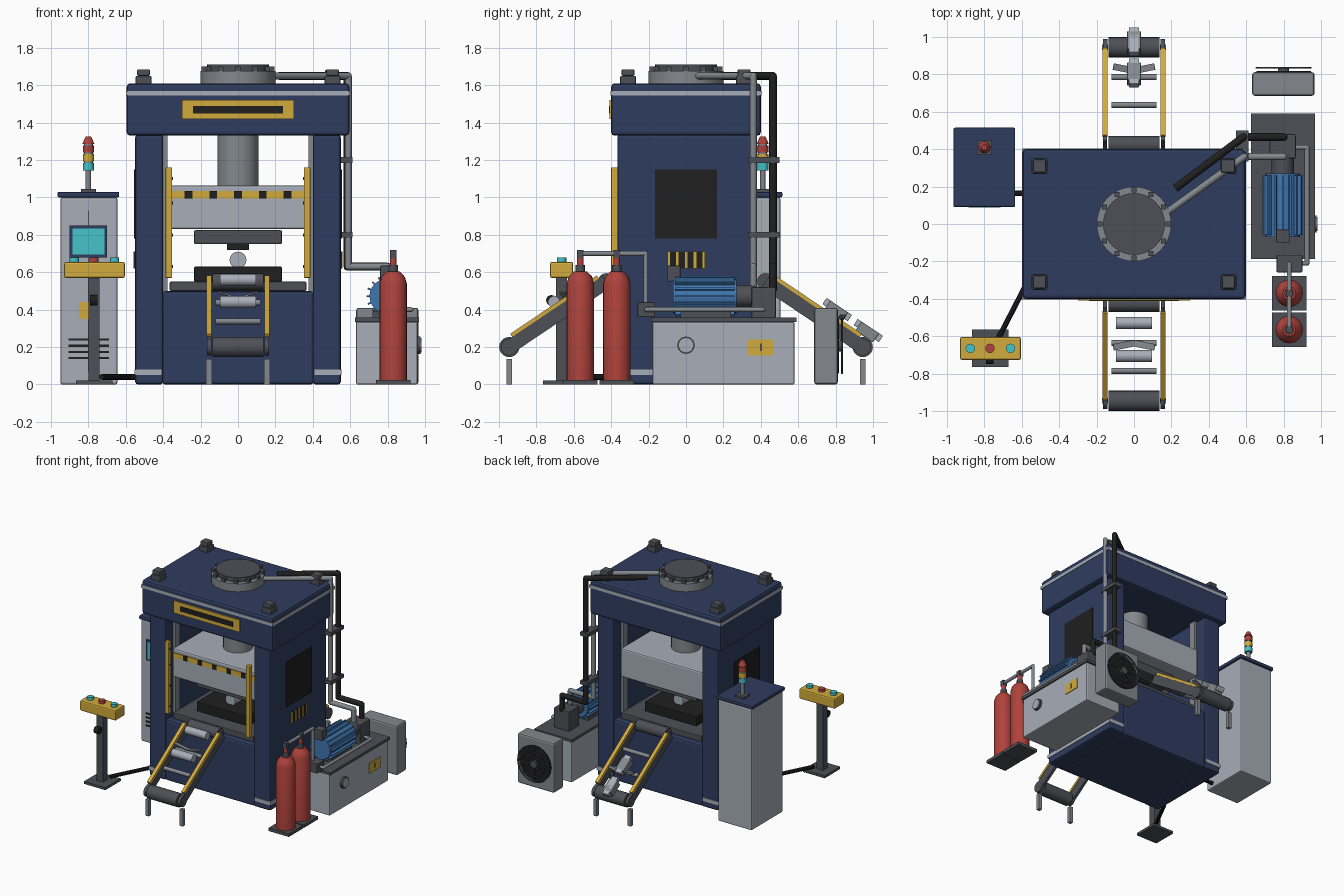
import bpy, bmesh, math
from mathutils import Matrix, Vector

cube = bpy.data.objects.get("Cube")
if cube:
    bpy.data.objects.remove(cube, do_unlink=True)


def material(name, r, g, b):
    m = bpy.data.materials.new(name)
    m.use_nodes = True
    m.diffuse_color = (r, g, b, 1)
    m.node_tree.nodes["Principled BSDF"].inputs["Base Color"].default_value = (r, g, b, 1)
    return m


navy = material("navy paint", .028, .046, .115)
light = material("light grey paint", .39, .42, .48)
steel = material("steel grey", .23, .25, .27)
dark = material("dark grey", .075, .08, .095)
black = material("black rubber", .014, .014, .015)
yellow = material("safety yellow", .65, .41, .045)
red = material("signal red", .43, .055, .045)
cyan = material("cyan display", .06, .55, .6)
blue = material("motor blue", .05, .18, .43)
rounded = []


def finish(name, mat, bm, bevel=0, smooth=False):
    bmesh.ops.recalc_face_normals(bm, faces=bm.faces)
    mesh = bpy.data.meshes.new(name)
    bm.to_mesh(mesh)
    bm.free()
    mesh.materials.append(mat)
    ob = bpy.data.objects.new(name, mesh)
    bpy.context.collection.objects.link(ob)
    if bevel:
        mod = ob.modifiers.new("soft edges", 'BEVEL')
        mod.width, mod.segments = bevel, 2
    if smooth:
        rounded.append(ob)
    return ob


def along(a, b):
    a, b = Vector(a), Vector(b)
    turn = (b - a).to_track_quat('Z', 'Y').to_matrix().to_4x4()
    return Matrix.Translation((a + b) / 2) @ turn, (b - a).length


def box(name, mat, x, y, z, bevel=0):
    bm = bmesh.new()
    mid = [sum(s) / 2 for s in (x, y, z)]
    size = [s[1] - s[0] for s in (x, y, z)]
    bmesh.ops.create_cube(bm, size=1, matrix=Matrix.Translation(mid) @ Matrix.Diagonal((*size, 1)))
    return finish(name, mat, bm, bevel)


def beam(name, mat, a, b, wide, high, bevel=0):
    m, length = along(a, b)
    bm = bmesh.new()
    bmesh.ops.create_cube(bm, size=1, matrix=m @ Matrix.Diagonal((wide, high, length, 1)))
    return finish(name, mat, bm, bevel)


def pipe(name, mat, points, r, sides=16, end=None):
    bm = bmesh.new()
    for a, b in zip(points, points[1:]):
        m, length = along(a, b)
        bmesh.ops.create_cone(bm, cap_ends=True, segments=sides, radius1=r,
                              radius2=r if end is None else end, depth=length, matrix=m)
    for p in points[1:-1]:
        bmesh.ops.create_icosphere(bm, subdivisions=2, radius=r, matrix=Matrix.Translation(p))
    return finish(name, mat, bm, smooth=True)


def upright(name, mat, x, y, z, r, sides=24, end=None):
    return pipe(name, mat, [(x, y, z[0]), (x, y, z[1])], r, sides, end)


def lathe(name, mat, x, y, profile):
    bm = bmesh.new()
    verts = [bm.verts.new((x + r, y, z)) for r, z in profile]
    edges = [bm.edges.new(pair) for pair in zip(verts, verts[1:])]
    bmesh.ops.spin(bm, geom=verts + edges, cent=(x, y, 0), axis=(0, 0, 1),
                   angle=math.tau, steps=24, use_merge=True)
    bmesh.ops.remove_doubles(bm, verts=bm.verts, dist=.0001)
    return finish(name, mat, bm, smooth=True)


def both(lo, hi, side):
    return sorted((lo * side, hi * side))


def sym(half):
    return (-half, half)


# Press frame
box("crown", navy, sym(.595), sym(.4), (1.33, 1.61), .018)
box("crown_trim", light, sym(.598), sym(.403), (1.545, 1.57))
box("bed", navy, sym(.405), sym(.365), (0, .5), .015)
for s, side in ((1, "left"), (-1, "right")):
    box(side + "_column", navy, both(.4, .55, s), sym(.367), (0, 1.335), .015)
    box(side + "_column_trim", light, both(.41, .554, s), sym(.371), (.05, .08))
    box(side + "_window", black, both(.549, .556, s), sym(.165), (.78, 1.15))
    box(side + "_hazard_plate", black, both(.549, .555, s), sym(.1), (.62, .71))
    for i in range(5):
        y = -.1 + i * .047
        box(side + "_hazard_bar", yellow, both(.55, .559, s), (y, y + .014), (.62, .71))
    box(side + "_light_curtain", yellow, both(.352, .387, s), (-.4, -.365), (.57, 1.16), .004)
    for z in (.63, .8, .97, 1.1):
        pipe("curtain_bolt", dark, [(s * .355, -.38, z), (s * .347, -.38, z)], .008, 8)
    for y in (-.24, .24):
        box(side + "_guide_rail", steel, both(.378, .41, s), (y - .03, y + .03), (.5, 1.33))
    for y in (-.31, .31):
        x = s * .505
        box("lifting_foot", dark, (x - .042, x + .042), (y - .042, y + .042), (1.6, 1.65), .006)
        box("lifting_cap", dark, (x - .034, x + .034), (y - .034, y + .034), (1.65, 1.685), .006)
box("sign_plate", yellow, sym(.3), (-.409, -.399), (1.42, 1.52))
box("sign_panel", black, sym(.24), (-.413, -.405), (1.45, 1.49))

# Top cylinder flange
upright("flange", steel, 0, 0, (1.6, 1.675), .2, 32)
upright("flange_cap", dark, 0, 0, (1.67, 1.71), .165, 32)
for i in range(12):
    a = math.tau * i / 12
    x, y = .182 * math.cos(a), .182 * math.sin(a)
    box("flange_bolt", dark, (x - .014, x + .014), (y - .014, y + .014), (1.67, 1.7))

# Ram and tooling
upright("ram_cylinder", steel, 0, 0, (1.05, 1.34), .11, 32)
box("ram", light, sym(.385), sym(.3), (.83, 1.065), .012)
box("ram_hazard_strip", yellow, sym(.375), (-.307, -.299), (.995, 1.035))
for i in range(-2, 3):
    box("ram_hazard_mark", black, (i * .132 - .021, i * .132 + .021), (-.309, -.3), (.995, 1.035))
box("upper_die", dark, sym(.235), sym(.2), (.75, .825), .008)
box("punch", black, sym(.06), sym(.1), (.72, .75))
box("bolster", dark, sym(.365), sym(.32), (.5, .55), .006)
box("lower_die", black, sym(.235), sym(.2), (.55, .63), .006)
pipe("workpiece", light, [(0, -.1, .665), (0, .1, .665)], .045, 20)

# Conveyors in front and behind
for d, side in ((-1, "front"), (1, "rear")):
    low, high = Vector((0, d * .945, .2)), Vector((0, d * .425, .55))
    slope = high - low
    normal = Vector((0, d * .35, .52)).normalized()

    def spot(t, lift=0, x=0):
        return low + slope * t + normal * lift + Vector((x, 0, 0))

    for x in (-.155, .155):
        beam(side + "_rail", dark, spot(0, 0, x), spot(1, 0, x), .022, .075)
        beam(side + "_rail_cover", yellow, spot(.07, .046, x), spot(.96, .046, x), .028, .02)
        box(side + "_leg", steel, (x - .015, x + .015), both(.93, .96, d), (0, .135))
        pipe(side + "_rail_end", dark, [spot(0, 0, x - .012), spot(0, 0, x + .012)], .045)
    for t, r in ((0, .054), (1, .045)):
        pipe(side + "_drum", dark, [spot(t, 0, -.135), spot(t, 0, .135)], r, 20)
    for t in (.335, .62):
        pipe(side + "_idler", steel, [spot(t, .025, -.12), spot(t, .025, .12)], .016, 12)
    t = .64 if d < 0 else .29
    for s in (-1, 1):
        beam(side + "_bent_sheet", steel, spot(t, .045), spot(t, .085, s * .11), .035, .008)
for t in (.46, .8):
    base = Vector((0, -.945 + t * .52, .2 + t * .35 + .08))
    pipe("round_part", light, [base - Vector((.095, 0, 0)), base + Vector((.095, 0, 0))], .032, 20)
for t in (.04, .36):
    beam("block_part", steel, spot(t - .09, .08), spot(t + .09, .08), .075, .06, .005)
    beam("block_part_step", light, spot(t - .13, .09), spot(t + .13, .09), .055, .04, .004)

# Electrical cabinet with beacon
box("cabinet", light, (-.95, -.645), (.1, .505), (0, 1), .01)
box("cabinet_lid", navy, (-.965, -.635), (.09, .515), (1, 1.03), .008)
box("door_seam", dark, (-.802, -.797), (.097, .102), (.07, .93))
box("screen_frame", navy, (-.9, -.7), (.091, .1), (.68, .85))
box("screen", cyan, (-.885, -.715), (.088, .095), (.695, .835))
box("cabinet_label", yellow, (-.85, -.79), (.093, .101), (.35, .44))
for i in range(4):
    z = .135 + i * .033
    box("cabinet_vent", black, (-.905, -.69), (.094, .101), (z, z + .012))
box("beacon_base", dark, (-.84, -.76), (.37, .45), (1.03, 1.045))
upright("beacon_pole", steel, -.8, .41, (1.04, 1.15), .015)
for i, colour in enumerate((cyan, yellow, red)):
    z = 1.145 + i * .048
    upright("beacon_lamp", colour, -.8, .41, (z, z + .038), .03)
    upright("beacon_ring", steel, -.8, .41, (z + .037, z + .049), .024)
upright("beacon_dome", red, -.8, .41, (1.285, 1.325), .033, 12, .015)

# Operator pedestal and floor cables
box("pedestal_base", dark, (-.865, -.67), (-.765, -.565), (0, .02))
box("pedestal_post", dark, (-.8, -.74), (-.695, -.635), (.02, .58))
box("control_box", yellow, (-.93, -.605), (-.727, -.603), (.57, .655), .01)
for x, colour in ((-.875, cyan), (-.77, red), (-.66, cyan)):
    upright("push_button", colour, x, -.665, (.65, .678), .025)
pipe("pedestal_knob", black, [(-.79, -.72, .45), (-.75, -.72, .45)], .028)
pipe("pedestal_cable", black, [(-.73, -.62, .04), (-.58, -.33, .04), (-.5, -.33, .04)], .015, 10)
pipe("cabinet_cable", black, [(-.66, .165, .04), (-.53, .165, .04)], .015, 10)

# Gas bottles
for y in (-.565, -.37):
    box("bottle_base", dark, (.737, .922), (y - .092, y + .092), (0, .025))
    lathe("gas_bottle", red, .83, y, [(0, .025), (.073, .025), (.073, .54), (.062, .575),
                                      (.035, .605), (0, .605)])
    upright("bottle_neck", dark, .83, y, (.6, .64), .025)
    upright("bottle_valve", red, .83, y, (.63, .68), .018)
    box("valve_block", dark, (.812, .848), (y - .018, y + .018), (.675, .718))
pipe("gas_line", steel, [(.83, -.565, .7), (.83, -.215, .7), (.83, -.215, .42)], .013, 12)
box("gas_manifold", dark, (.762, .9), (-.258, -.165), (.36, .44), .005)

# Hydraulic unit
box("tank", light, (.632, .96), (-.18, .58), (0, .335), .008)
box("tank_lid", dark, (.625, .967), (-.187, .59), (.335, .358))
pipe("sight_glass_rim", dark, [(.95, 0, .21), (.976, 0, .21)], .046, 24)
pipe("sight_glass", light, [(.95, 0, .21), (.982, 0, .21)], .038, 24)
box("tank_label", yellow, (.958, .966), (.33, .47), (.155, .24))
box("tank_label_mark", dark, (.96, .968), (.395, .405), (.18, .22))
axis = Vector((.795, 0, .472))
pipe("motor", blue, [axis + Vector((0, -.07, 0)), axis + Vector((0, .27, 0))], .092, 24)
for i in range(16):
    a = math.tau * i / 16
    out = Vector((math.cos(a), 0, math.sin(a)))
    shift = Vector((0, .1, 0))
    fin = beam("motor_fin", blue, axis + shift + out * .08, axis + shift + out * .108, 1, 1)
    turn = Matrix.Translation(axis + shift + out * .094) @ Matrix.Rotation(-a, 4, 'Y')
    fin.data.clear_geometry()
    bm = bmesh.new()
    bmesh.ops.create_cube(bm, size=1, matrix=turn @ Matrix.Diagonal((.03, .32, .01, 1)))
    bm.to_mesh(fin.data)
    bm.free()
box("motor_foot", dark, (.72, .87), (-.03, .24), (.355, .39))
box("terminal_box", dark, (.76, .832), (-.1, -.03), (.55, .635), .005)
pipe("pump_coupling", dark, [axis + Vector((0, .26, 0)), axis + Vector((0, .37, 0))], .06)
box("pump_block", dark, (.725, .865), (.35, .48), (.355, .52), .006)
pipe("return_line", steel, [(.84, .41, .4), (.925, .41, .4), (.925, -.21, .4), (.88, -.21, .4)], .013, 12)

# Overhead lines to the pump
pipe("pressure_pipe", steel, [(.18, .065, 1.65), (.59, .36, 1.65), (.59, .36, .63),
                              (.8, .36, .63), (.8, .36, .5)], .019, 12)
pipe("supply_hose", black, [(.22, .19, 1.65), (.585, .465, 1.65), (.585, .465, .63),
                            (.8, .465, .63), (.8, .465, .5)], .021, 12)
box("pipe_joint", dark, (.465, .54), (.275, .345), (1.618, 1.682), .006)
for z in (.8, 1.2):
    box("pipe_clamp", dark, (.545, .612), (.335, .5), (z - .015, z + .015))

# Oil cooler and its fan guard
box("cooler", steel, (.632, .965), (.685, .812), (0, .41), .014)
hub = Vector((.8, .835, .205))
pipe("fan_opening", black, [hub - Vector((0, .03, 0)), hub - Vector((0, .018, 0))], .145, 32)
for r in (.145, .1, .055):
    ring = [hub + r * Vector((math.cos(math.tau * i / 24), 0, math.sin(math.tau * i / 24)))
            for i in range(25)]
    pipe("guard_ring", dark, ring, .005, 6)
for i in range(4):
    a = math.pi * i / 4
    out = .145 * Vector((math.cos(a), 0, math.sin(a)))
    pipe("guard_spoke", dark, [hub - out, hub + out], .005, 6)
pipe("fan_hub", dark, [hub - Vector((0, .02, 0)), hub + Vector((0, .005, 0))], .03)

bpy.ops.object.select_all(action='DESELECT')
for ob in rounded:
    ob.select_set(True)
bpy.context.view_layer.objects.active = rounded[0]
bpy.ops.object.shade_smooth_by_angle(angle=math.radians(32))
